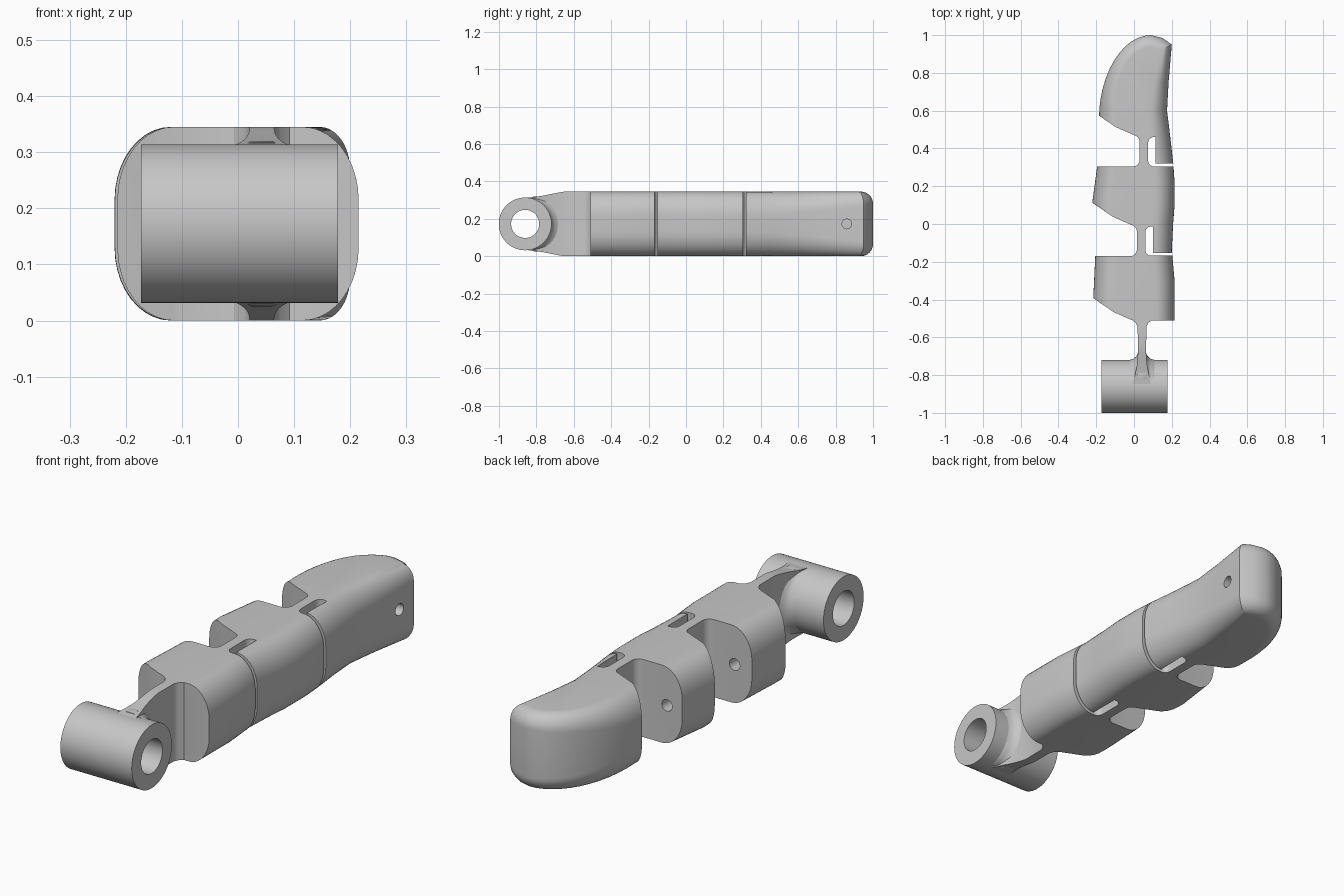
import bpy, bmesh, math
from mathutils import Vector

if "Cube" in bpy.data.objects:
    bpy.data.objects.remove(bpy.data.objects["Cube"], do_unlink=True)

H = 0.345            # finger thickness
MID = H / 2
AXIS_Y = -0.86       # knuckle barrel axis
WEB_X = 0.0425       # centre of the base flexure
GREY = (0.57, 0.57, 0.57, 1)

grey = bpy.data.materials.new("plain_grey")
grey.use_nodes = True
grey.diffuse_color = GREY
grey.node_tree.nodes["Principled BSDF"].inputs["Base Color"].default_value = GREY


def loft(name, rings):
    """Closed, outward-facing solid skinned through rings of equal point count."""
    bm = bmesh.new()
    rows = [[bm.verts.new(p) for p in ring] for ring in rings]
    n = len(rows[0])
    for a, b in zip(rows, rows[1:]):
        for i in range(n):
            j = (i + 1) % n
            bm.faces.new((a[i], a[j], b[j], b[i]))
    bm.faces.new(rows[0][::-1])
    bm.faces.new(rows[-1])
    if bm.calc_volume(signed=True) < 0:
        bmesh.ops.reverse_faces(bm, faces=bm.faces)
    mesh = bpy.data.meshes.new(name)
    bm.to_mesh(mesh)
    bm.free()
    mesh.materials.append(grey)
    ob = bpy.data.objects.new(name, mesh)
    bpy.context.collection.objects.link(ob)
    return ob


def rod(name, start, end, radius, sides=64):
    """Cylinder between two points."""
    start, end = Vector(start), Vector(end)
    turn = (end - start).to_track_quat('Z', 'Y')
    ring = [turn @ Vector((radius * math.cos(t), radius * math.sin(t), 0))
            for t in (math.tau * i / sides for i in range(sides))]
    return loft(name, [[start + p for p in ring], [end + p for p in ring]])


def prism(name, outline):
    return loft(name, [[(x, y, z) for x, y in outline] for z in (-0.1, H + 0.1)])


def cut(ob, cutter):
    cutter.hide_render = True
    mod = ob.modifiers.new("cut", 'BOOLEAN')
    mod.operation, mod.solver, mod.object = 'DIFFERENCE', 'MANIFOLD', cutter
    bpy.context.view_layer.objects.active = ob
    bpy.ops.object.modifier_apply(modifier=mod.name)
    bpy.data.objects.remove(cutter, do_unlink=True)


def arc(cx, cy, r, a0, a1, steps=8):
    return [(cx + r * math.cos(math.radians(a0 + (a1 - a0) * i / steps)),
             cy + r * math.sin(math.radians(a0 + (a1 - a0) * i / steps)))
            for i in range(steps + 1)]


# Finger body: plan outline with rounded long edges and fingertip
path = [(0.215, -0.51), (0.215, -0.3), (0.203, -0.17), (0.2, -0.14), (0.207, 0.0),
        (0.215, 0.1), (0.215, 0.22), (0.208, 0.32), (0.192, 0.46), (0.175, 0.6),
        (0.183, 0.75), (0.2, 0.95), (0.15, 0.985)]
for i in range(13):
    t = math.radians(90 - 7.5 * i)
    path.append((0.09 - 0.275 * math.cos(t), 0.57 + 0.43 * math.sin(t) ** 1.07))
path += [(-0.195, 0.305), (-0.22, 0.12), (-0.205, -0.17), (-0.215, -0.38), (-0.215, -0.51)]

normals = [(1, 0)]
for p, q, r in zip(path, path[1:], path[2:]):
    p, q, r = Vector(p), Vector(q), Vector(r)
    d = ((q - p).normalized() + (r - q).normalized()).normalized()
    normals.append((d.y, -d.x))
normals.append((-1, 0))


def body_ring(angle, top):
    c, s = math.cos(angle), math.sin(angle)
    ring = []
    for (x, y), (nx, ny) in zip(path, normals):
        toward_tip = min(1, max(0, (y - 0.5) / 0.4))
        side = 0.1 - 0.04 * toward_tip
        drop = ((0.13 - 0.05 * toward_tip) * nx * nx + 0.065 * ny * ny) * (1 - s)
        ring.append((x - nx * side * (1 - c), y - ny * 0.065 * (1 - c),
                     H - drop if top else drop))
    return ring


steps = [math.radians(9 * i) for i in range(11)]
body = loft("finger_body", [body_ring(a, False) for a in reversed(steps)]
            + [body_ring(a, True) for a in steps])

# Bending gaps on the inner side, one per joint
for fx, y0 in ((0.03, 0.305), (0.015, -0.17), (0.02, -0.675)):
    gap = [(-0.5, y0)] + arc(fx - 0.035, y0 + 0.035, 0.035, -90, 0)
    gap += arc(fx - 0.035, y0 + 0.13, 0.035, 0, 65)
    gap += [(fx - 0.125, y0 + 0.207), (fx - 0.225, y0 + 0.275), (-0.5, y0 + 0.46)]
    cut(body, prism("gap_cutter", gap))

# Stop slots on the outer side, leaving thin flexures
for fx, y0 in ((0.03, 0.305), (0.015, -0.168)):
    left, right = fx + 0.045, fx + 0.085
    slot = [(0.5, y0)] + arc(left + 0.03, y0 + 0.03, 0.03, -90, -180)
    slot += arc(left + 0.03, y0 + 0.125, 0.03, 180, 90)
    slot += [(right, y0 + 0.155), (right, y0 + 0.015), (0.5, y0 + 0.015)]
    cut(body, prism("slot_cutter", slot))

# Tendon bore along the segments and its exit hole near the tip
cut(body, rod("bore_cutter", (-0.12, -0.6, MID), (-0.12, 0.65, MID), 0.026, 24))
cut(body, rod("exit_cutter", (0.05, 0.86, MID), (0.4, 0.86, MID), 0.026, 24))


def barrel_bore():
    return rod("barrel_cutter", (-0.4, AXIS_Y, MID), (0.4, AXIS_Y, MID), 0.075)


# Knuckle barrel
barrel = rod("knuckle_barrel", (-0.173, AXIS_Y, MID), (0.178, AXIS_Y, MID), 0.141, 96)
cut(barrel, barrel_bore())

# Base flexure: y, half width, half height
sections = [(-0.495, 0.062, MID), (-0.512, 0.048, MID), (-0.525, 0.032, MID),
            (-0.545, 0.023, MID), (-0.65, 0.022, MID), (-0.68, 0.022, 0.168),
            (-0.72, 0.024, 0.16), (-0.76, 0.029, 0.152), (-0.8, 0.038, 0.145),
            (-0.86, 0.05, 0.139)]
web = loft("base_flexure", [[(WEB_X + sx * w, y, MID + sz * h)
                             for sx, sz in ((-1, -1), (1, -1), (1, 1), (-1, 1))]
                            for y, w, h in sections])
cut(web, barrel_bore())

# Fillet blending the flexure into the barrel: half width, height above barrel
half = [(0.07, -0.005), (0.065, 0), (0.046, 0.005), (0.031, 0.018), (0.02, 0.038)]
profile = half + [(-w, h) for w, h in reversed(half)]
rings = []
for i in range(31):
    deg = -75 + 5 * i
    a, fade = math.radians(deg), 1 - (deg / 80) ** 4
    radii = [(w, 0.141 + h * fade) for w, h in profile]
    rings.append([(WEB_X + w, AXIS_Y + r * math.cos(a), MID + r * math.sin(a))
                  for w, r in radii])
fillet = loft("barrel_fillet", rings)

# Smooth shading with sharp edges kept
bpy.ops.object.select_all(action='DESELECT')
for ob in (body, barrel, web, fillet):
    ob.select_set(True)
bpy.context.view_layer.objects.active = body
bpy.ops.object.shade_smooth_by_angle(angle=math.radians(30))
